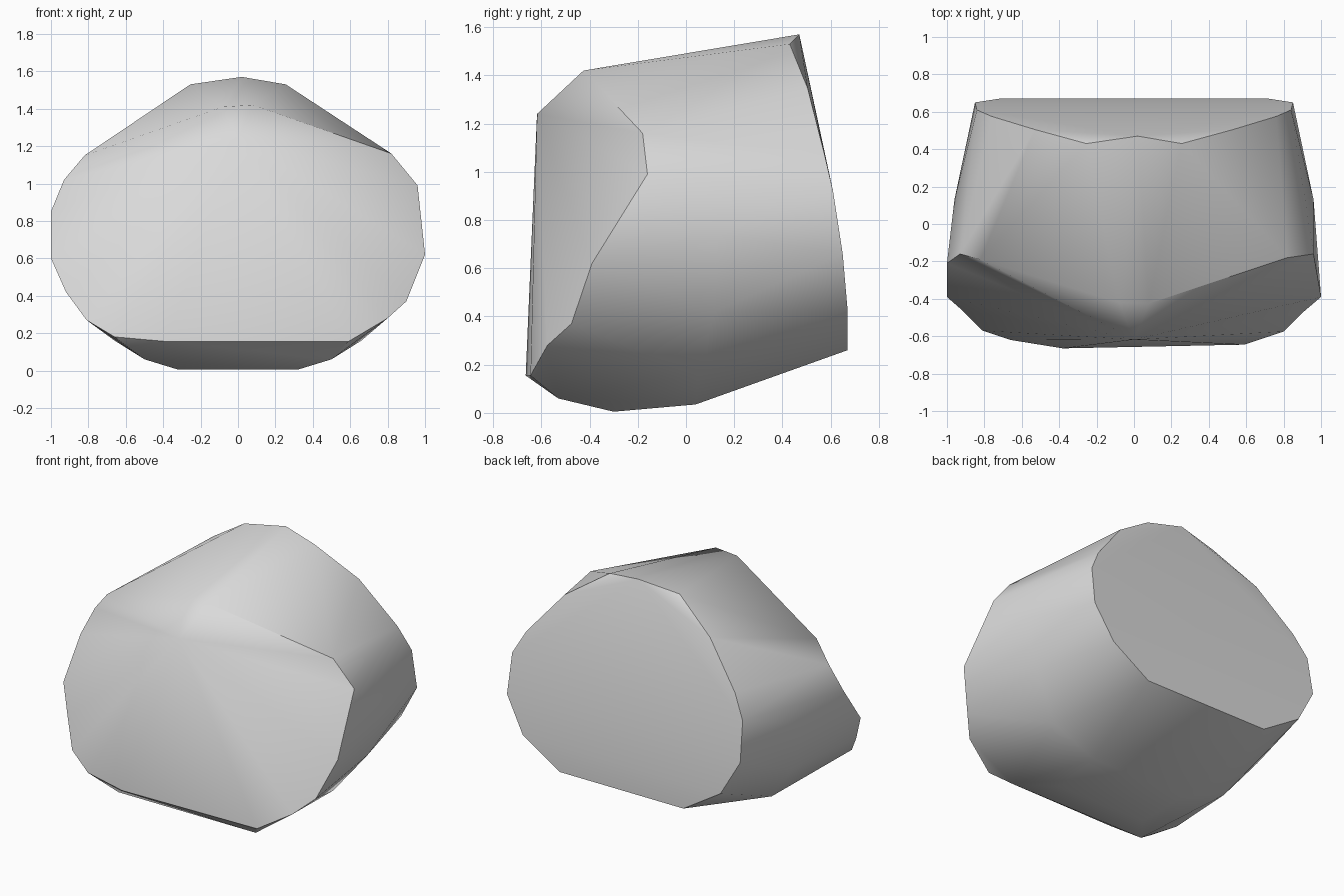
import bpy
import bmesh
import math

default = bpy.data.objects.get("Cube")
if default:
    bpy.data.objects.remove(default, do_unlink=True)

GREY = (0.7, 0.7, 0.7, 1)
grey = bpy.data.materials.new("light_grey")
grey.use_nodes = True
grey.diffuse_color = GREY
grey.node_tree.nodes["Principled BSDF"].inputs["Base Color"].default_value = GREY


def both_sides(points):
    return [(s * x, y, z) for x, y, z in points for s in (1, -1)]


# Back face outline: the same on both sides
back = both_sides([
    (.45, .67, .26), (.72, .67, .43), (.85, .65, .66), (.84, .61, .92),
    (.76, .575, 1.07), (.53, .505, 1.345), (.255, .43, 1.53),
]) + [(.02, .47, 1.57)]

# Flanks and rounded underside
body = both_sides([
    (.96, .13, .74), (.86, .12, .42), (.66, .05, .16), (.35, .04, .035),
    (.32, -.3, .005), (.5, -.53, .06),
])

# Front rim: slightly different on each side
rim = [
    (.32, -.67, .19), (.59, -.645, .155), (.8, -.575, .28), (.9, -.475, .37),
    (1, -.39, .62), (.96, -.16, .99), (.82, -.18, 1.16), (.22, -.45, 1.33),
    (.08, -.425, 1.42),
    (-.08, -.42, 1.41), (-.22, -.45, 1.33), (-.82, -.19, 1.15),
    (-.93, -.16, 1.02), (-1, -.21, .85), (-1, -.39, .6), (-.92, -.46, .42),
    (-.81, -.57, .27), (-.66, -.62, .18), (-.38, -.665, .155),
]

# Wrap one skin around all the outlines
bm = bmesh.new()
for point in back + body:
    bm.verts.new(point)
rim_verts = {bm.verts.new(point) for point in rim}
bmesh.ops.convex_hull(bm, input=bm.verts[:], use_existing_faces=False)

# Open the front, then close it with a fan of faces around the nose
front = [f for f in bm.faces if rim_verts.issuperset(f.verts)]
bmesh.ops.delete(bm, geom=front, context='FACES')
border = [e for e in bm.edges if e.is_boundary]
nose = bm.verts.new((0, -.618, 1.24))
for edge in border:
    bm.faces.new((*edge.verts, nose))

# Tidy the skin
loose = [v for v in bm.verts if not v.link_faces]
bmesh.ops.delete(bm, geom=loose, context='VERTS')
bmesh.ops.dissolve_limit(bm, angle_limit=math.radians(1),
                         verts=bm.verts[:], edges=bm.edges[:])
bmesh.ops.recalc_face_normals(bm, faces=bm.faces[:])

mesh = bpy.data.meshes.new("rounded_block")
bm.to_mesh(mesh)
bm.free()
mesh.materials.append(grey)
block = bpy.data.objects.new("rounded_block", mesh)
bpy.context.collection.objects.link(block)

# Smooth the skin but keep the rims crisp
bpy.ops.object.select_all(action='DESELECT')
block.select_set(True)
bpy.context.view_layer.objects.active = block
bpy.ops.object.shade_smooth_by_angle(angle=math.radians(35))
